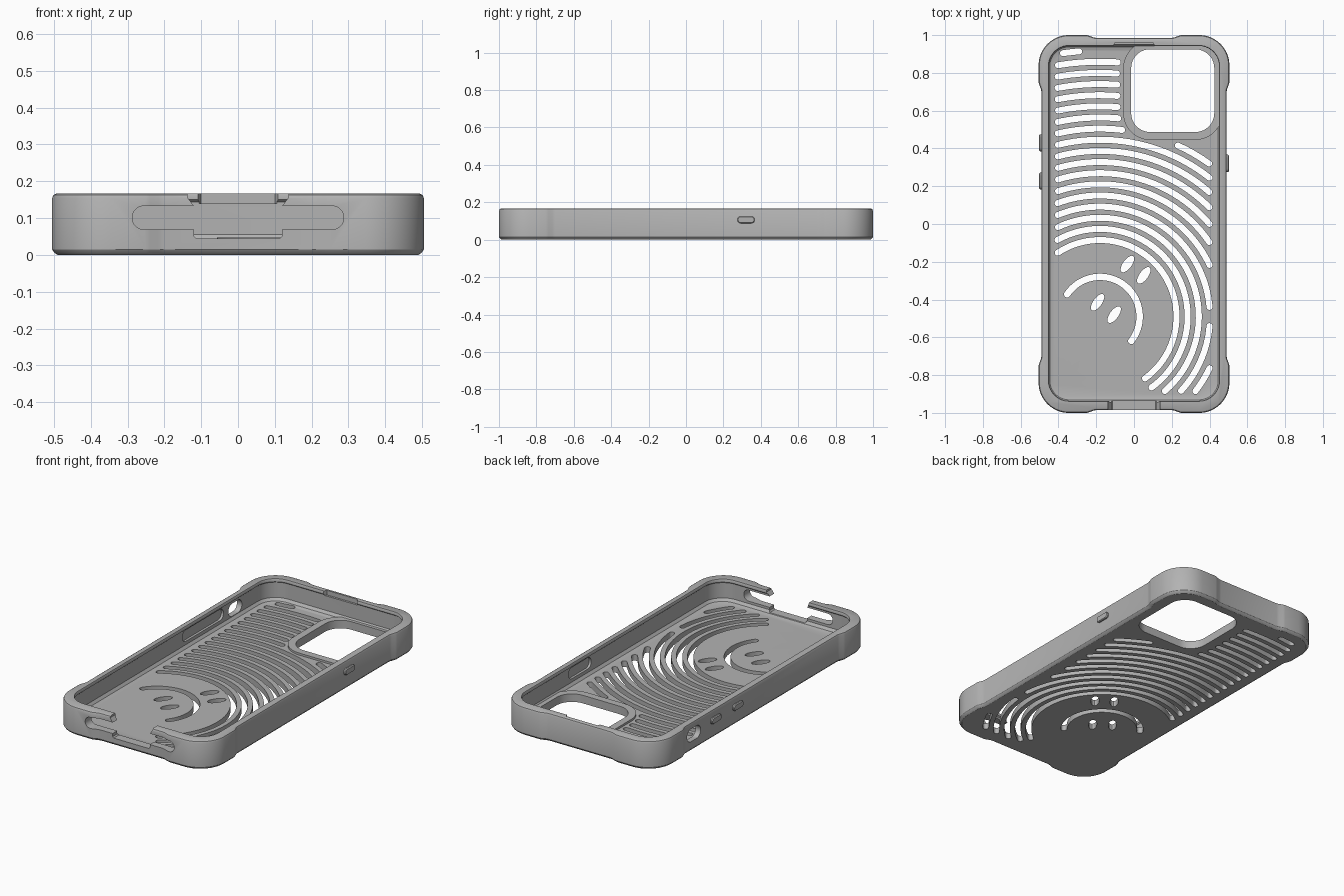
import bpy, bmesh
from math import sin, cos, pi, radians, hypot

old = bpy.data.objects.get("Cube")
if old:
    bpy.data.objects.remove(old, do_unlink=True)

# Single matte grey
grey = bpy.data.materials.new("matte_grey")
grey.use_nodes = True
COLOR = (0.45, 0.45, 0.45, 1)
grey.diffuse_color = COLOR
grey.node_tree.nodes["Principled BSDF"].inputs["Base Color"].default_value = COLOR

HEIGHT, FLOOR = 0.167, 0.035


# ---------- helpers ----------
def arc(cx, cy, r, a0, a1, n):
    return [(cx + r * cos(radians(a0 + (a1 - a0) * i / n)),
             cy + r * sin(radians(a0 + (a1 - a0) * i / n))) for i in range(n + 1)]


def rounded_rect(x0, x1, y0, y1, r, inset=0, n=12):
    x0, x1, y0, y1, r = x0 + inset, x1 - inset, y0 + inset, y1 - inset, r - inset
    return (arc(x1 - r, y1 - r, r, 0, 90, n) + arc(x0 + r, y1 - r, r, 90, 180, n)
            + arc(x0 + r, y0 + r, r, 180, 270, n) + arc(x1 - r, y0 + r, r, 270, 360, n))


def pill(x0, x1, y0, y1):
    return rounded_rect(x0, x1, y0, y1, min(x1 - x0, y1 - y0) / 2 - 0.0005)


def rect_distance(x, y, x0, x1, y0, y1, r):
    dx = max(x0 + r - x, x - x1 + r)
    dy = max(y0 + r - y, y - y1 + r)
    return hypot(max(dx, 0), max(dy, 0)) + min(max(dx, dy), 0) - r


def add_loft(bm, rings):
    loops = [[bm.verts.new(p) for p in ring] for ring in rings]
    n = len(loops[0])
    for a, b in zip(loops, loops[1:]):
        for i in range(n):
            j = (i + 1) % n
            bm.faces.new((a[i], a[j], b[j], b[i]))
    bm.faces.new(loops[0][::-1])
    bm.faces.new(loops[-1])


def prism_rings(outline, axis, a, b):
    place = {"x": lambda u, v, w: (w, u, v),
             "y": lambda u, v, w: (u, w, v),
             "z": lambda u, v, w: (u, v, w)}[axis]
    return [[place(u, v, w) for u, v in outline] for w in (a, b)]


def solid(name, *ring_sets):
    bm = bmesh.new()
    for rings in ring_sets:
        add_loft(bm, rings)
    bmesh.ops.recalc_face_normals(bm, faces=bm.faces)
    mesh = bpy.data.meshes.new(name)
    bm.to_mesh(mesh)
    bm.free()
    ob = bpy.data.objects.new(name, mesh)
    bpy.context.collection.objects.link(ob)
    return ob


def combine(target, tool, operation="DIFFERENCE"):
    mod = target.modifiers.new("combine", "BOOLEAN")
    mod.operation, mod.solver, mod.object = operation, "EXACT", tool
    bpy.context.view_layer.objects.active = target
    bpy.ops.object.modifier_apply(modifier=mod.name)
    bpy.data.objects.remove(tool, do_unlink=True)


def finish(ob):
    ob.data.materials.clear()
    ob.data.materials.append(grey)
    for p in ob.data.polygons:
        p.material_index = 0
    bpy.ops.object.select_all(action="DESELECT")
    ob.select_set(True)
    bpy.context.view_layer.objects.active = ob
    bpy.ops.object.shade_smooth_by_angle(angle=radians(30))


# ---------- outer shell with thicker corner bumpers ----------
quarter = ([(0.49, 0.70), (0.493, 0.715), (0.501, 0.735), (0.505, 0.75)]
           + arc(0.345, 0.84, 0.16, 0, 90, 16)
           + [(0.25, 1.0), (0.238, 0.997), (0.215, 0.988), (0.20, 0.985)])
outline = (quarter + [(-x, y) for x, y in reversed(quarter)]
           + [(-x, -y) for x, y in quarter] + [(x, -y) for x, y in reversed(quarter)])


def inset_ring(d, z):
    ring = []
    for i, (x, y) in enumerate(outline):
        px, py = outline[i - 1]
        qx, qy = outline[(i + 1) % len(outline)]
        tx, ty = qx - px, qy - py
        k = d / hypot(tx, ty)
        ring.append((x - ty * k, y + tx * k, z))
    return ring


case = solid("case_shell", [inset_ring(d, z) for d, z in (
    (0.015, 0), (0.006, 0.006), (0, 0.015), (0, 0.154), (0.004, 0.163), (0.012, HEIGHT))])

# Cavity with filleted floor and overhanging lip
CAVITY = (-0.458, 0.458, -0.943, 0.95, 0.115)
combine(case, solid("cavity", [
    [(x, y, z) for x, y in rounded_rect(*CAVITY, inset=d)] for d, z in (
        (0.03, FLOOR), (0.012, 0.04), (0, 0.055), (0, 0.144),
        (0.007, 0.15), (0.007, 0.16), (0.001, 0.175))]))

# Raised camera surround and camera opening
CAMERA = (-0.015, 0.425, 0.487, 0.925, 0.1)
surround = rounded_rect(*CAMERA, inset=-0.042)
combine(case, solid("camera_surround", prism_rings(
    [(min(x, 0.46), min(y, 0.955)) for x, y in surround], "z", 0.02, FLOOR + 0.012)), "UNION")
combine(case, solid("camera_opening", prism_rings(rounded_rect(*CAMERA), "z", -0.1, 0.1)))


# ---------- concentric slots in the back ----------
CX, CY = -0.18, -0.49


def slot(r, a0, a1, w):
    n = max(4, int(abs(a1 - a0) / 2.5))
    p0 = (CX + r * cos(radians(a0)), CY + r * sin(radians(a0)))
    p1 = (CX + r * cos(radians(a1)), CY + r * sin(radians(a1)))
    path = (arc(CX, CY, r + w, a0, a1, n) + arc(*p1, w, a1, a1 + 180, 8)[1:-1]
            + arc(CX, CY, r - w, a1, a0, n) + arc(*p0, w, a0 + 180, a0 + 360, 8)[1:-1])
    return prism_rings(path, "z", -0.1, 0.1)


def allowed(x, y):
    return (rect_distance(x, y, -0.405, 0.4, -0.885, 0.914, 0.06) <= 0
            and rect_distance(x, y, *CAMERA) > 0.07)


slots = []
for k in range(18):
    r, start = 0.405 + 0.059 * k, None
    for step in range(-216, 649):
        a = step / 4
        inside = step < 648 and allowed(CX + r * cos(radians(a)), CY + r * sin(radians(a)))
        if inside and start is None:
            start = a
        elif not inside and start is not None:
            if radians(a - start) * r > 0.065:
                slots.append(slot(r, start, a - 0.25, 0.016))
            start = None

# Smile arc and four oval holes
slots.append(slot(0.21, -38, 146, 0.017))
for ex, ey in ((-0.035, -0.212), (0.052, -0.272), (-0.193, -0.415), (-0.105, -0.48)):
    c, s = cos(radians(54)), sin(radians(54))
    oval = [(ex + 0.052 * u * c - 0.023 * v * s, ey + 0.052 * u * s + 0.023 * v * c)
            for u, v in arc(0, 0, 1, 0, 345, 23)]
    slots.append(prism_rings(oval, "z", -0.1, 0.1))
combine(case, solid("back_slots", *slots))

# ---------- openings in the walls ----------
combine(case, solid("speaker_opening", prism_rings(pill(-0.287, 0.287, 0.069, 0.133), "y", -1.1, -0.9)))
half = [(0.113, 0.044), (0.12, 0.051), (0.12, 0.133), (0.137, 0.156), (0.137, 0.2)]
gap = half + [(-x, z) for x, z in reversed(half)]
combine(case, solid("port_gap", prism_rings(gap, "y", -1.1, -0.92)))
combine(case, solid("switch_opening", prism_rings(pill(0.565, 0.69, 0.058, 0.132), "x", -0.6, -0.4)))
combine(case, solid("lip_notch", prism_rings(
    [(-0.115, 0.93), (0.115, 0.93), (0.1, 0.962), (-0.1, 0.962)], "z", 0.14, 0.2)))

# Shallow pockets behind the buttons
combine(case, solid("button_pockets",
                    prism_rings(pill(0.14, 0.52, 0.075, 0.14), "x", -0.472, -0.43),
                    prism_rings(pill(0.22, 0.43, 0.075, 0.14), "x", 0.43, 0.472)))
finish(case)

# ---------- raised side buttons ----------
for name, y0, y1, side in (("power_button", 0.275, 0.367, 1),
                           ("volume_up_button", 0.385, 0.475, -1),
                           ("volume_down_button", 0.183, 0.272, -1)):
    rings = [[(side * x, y, z) for y, z in rounded_rect(y0, y1, 0.088, 0.125, 0.017, inset=d)]
             for x, d in ((0.48, 0), (0.497, 0), (0.502, 0.004))]
    finish(solid(name, rings))
